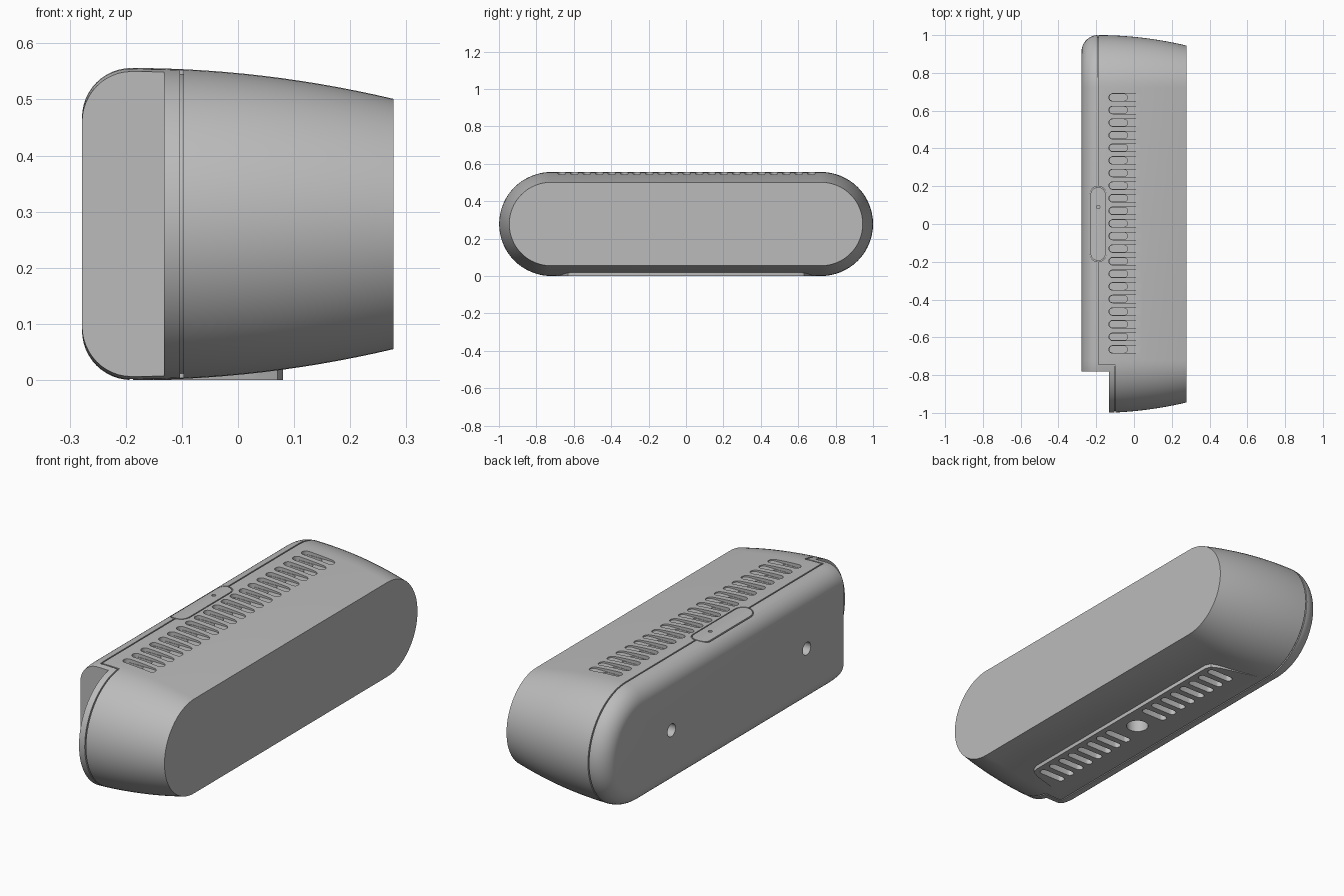
import bpy, math
from mathutils import Vector

cube = bpy.data.objects.get("Cube")
if cube:
    bpy.data.objects.remove(cube)

RADIUS, STRAIGHT, MID_Z = 0.278, 0.722, 0.278

grey = bpy.data.materials.new("plain_grey")
grey.use_nodes = True
grey.diffuse_color = (0.5, 0.5, 0.5, 1)
grey.node_tree.nodes["Principled BSDF"].inputs["Base Color"].default_value = (0.5, 0.5, 0.5, 1)


def loft(name, rings):
    """Closed solid through rings of equal point count."""
    n = len(rings[0])
    verts = [p for ring in rings for p in ring]
    faces = [tuple(range(n))[::-1], tuple(range(len(verts) - n, len(verts)))]
    for r in range(len(rings) - 1):
        for i in range(n):
            j = (i + 1) % n
            faces.append((r * n + i, r * n + j, r * n + n + j, r * n + n + i))
    mesh = bpy.data.meshes.new(name)
    mesh.from_pydata(verts, [], faces)
    mesh.materials.append(grey)
    obj = bpy.data.objects.new(name, mesh)
    bpy.context.collection.objects.link(obj)
    return obj


def stadium(half, radius, steps):
    """Counter-clockwise outline, long along the first axis."""
    pts = []
    for side in (1, -1):
        for k in range(steps + 1):
            a = math.pi * (k / steps - 0.5)
            pts.append((side * (half + radius * math.cos(a)), side * radius * math.sin(a)))
    return pts


def prism(name, outline, z0, z1):
    return loft(name, [[Vector((x, y, z)) for x, y in outline] for z in (z0, z1)])


def slot(x0, x1, y, radius, z0, z1, steps=8):
    mid, half = (x0 + x1) / 2, (x1 - x0) / 2 - radius
    return prism("slot_cutter", [(mid + a, y + b) for a, b in stadium(half, radius, steps)], z0, z1)


def box(x0, x1, y0, y1, z0, z1):
    return prism("box_cutter", [(x0, y0), (x1, y0), (x1, y1), (x0, y1)], z0, z1)


def rod(axis, centre, radius, start, end):
    """Round cutter along x or z."""
    circle = [(radius * math.cos(k * math.tau / 24), radius * math.sin(k * math.tau / 24)) for k in range(24)]
    a, b = centre
    if axis == "x":
        rings = [[Vector((t, a + u, b + v)) for u, v in circle] for t in (start, end)]
    else:
        rings = [[Vector((a + u, b + v, t)) for u, v in circle] for t in (start, end)]
    return loft("rod_cutter", rings)


def combine(target, tools, operation="DIFFERENCE"):
    """Apply booleans one by one, then drop the tools."""
    for tool in tools:
        tool.hide_render = True
        mod = target.modifiers.new("cut", "BOOLEAN")
        mod.operation, mod.solver, mod.object = operation, "EXACT", tool
    graph = bpy.context.evaluated_depsgraph_get()
    graph.update()
    mesh = bpy.data.meshes.new_from_object(target.evaluated_get(graph))
    target.modifiers.clear()
    target.data = mesh
    for tool in tools:
        bpy.data.objects.remove(tool)


def shell(name, shrink):
    """Rounded back edge, then a bowed taper to the flat face."""
    profile = []
    for k in range(13):
        a = k / 12 * math.pi / 2
        profile.append((-0.19 - (0.088 - shrink) * math.cos(a), 0.088 - (0.088 - shrink) * math.sin(a)))
    for k in range(1, 15):
        t = k / 14
        profile.append((-0.19 + 0.467 * t, shrink + 0.055 * t ** 2))
    return loft(name, [[Vector((x, y, MID_Z + z)) for y, z in stadium(STRAIGHT, RADIUS - inset, 32)]
                       for x, inset in profile])


body = shell("speaker_body", 0)

# Raised underside pad with slanted ends
pad = prism("foot_pad", [(-0.15, -0.70), (0.03, -0.65), (0.07, -0.63), (0.08, -0.60),
                         (0.08, 0.60), (0.07, 0.63), (0.03, 0.65), (-0.15, 0.70)], 0, 0.08)
combine(body, [pad], "UNION")

# Stepped seam running round the body, interrupted by the top button panel
w = 0.003
seam = prism("seam_cutter", [(-0.19 - w, 1.1), (-0.19 - w, -0.75 - w), (-0.10 - w, -0.75 - w),
                             (-0.10 - w, -1.1), (-0.10 + w, -1.1), (-0.10 + w, -0.75 + w),
                             (-0.19 + w, -0.75 + w), (-0.19 + w, 1.1)], -0.1, 0.7)


def panel(radius):
    return prism("panel_cutter", [(-0.19 - b, a) for a, b in stadium(0.155, radius, 12)], 0.35, 0.8)


combine(seam, [panel(0.045)], "UNION")
combine(seam, [panel(0.040), shell("core_cutter", 0.008)])
combine(body, [seam])

# Corner notch, wall holes, mount socket and pin hole
cutters = [box(-0.4, -0.132, -1.2, -0.78, -0.2, 0.8),
           rod("z", (-0.02, 0), 0.05, -0.1, 0.10),
           rod("z", (-0.19, 0.09), 0.009, 0.53, 0.7)]
for side in (-1, 1):
    cutters.append(rod("x", (side * 0.505, 0.27), 0.03, -0.4, -0.22))

# Top vents: a shallow slot with a deeper back half
for k in range(-10, 11):
    y = k * 0.0667 + 0.003
    cutters.append(slot(-0.133, 0.033, y, 0.02, 0.538, 0.7))
    cutters.append(slot(-0.131, -0.034, y, 0.018, 0.525, 0.7))

# Bottom vents either side of the socket
for k in range(8):
    for side in (-1, 1):
        cutters.append(slot(-0.08, 0.055, side * (0.13 + k * 0.0667), 0.018, -0.1, 0.04))
combine(body, cutters)

bpy.ops.object.select_all(action="DESELECT")
body.select_set(True)
bpy.context.view_layer.objects.active = body
bpy.ops.object.shade_smooth_by_angle(angle=math.radians(25))
